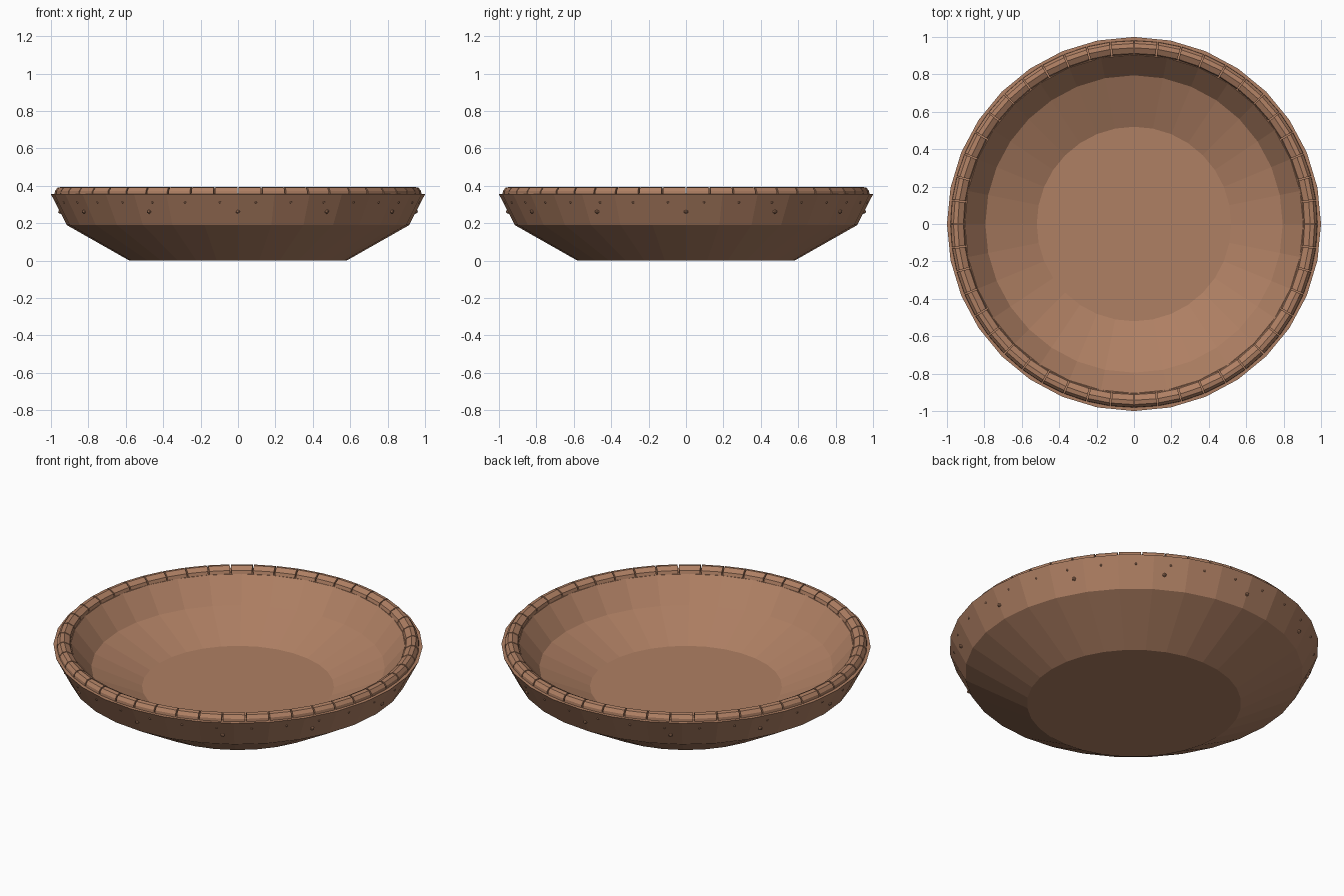
import bpy, bmesh
from math import sin, cos, radians, tau
from mathutils import Matrix, Vector

cube = bpy.data.objects.get("Cube")
if cube:
    bpy.data.objects.remove(cube)

clay = bpy.data.materials.new("warm_brown_clay")
clay.use_nodes = True
colour = (0.43, 0.215, 0.126, 1)
clay.diffuse_color = colour
clay.node_tree.nodes["Principled BSDF"].inputs["Base Color"].default_value = colour


def finish(bm, name):
    bmesh.ops.recalc_face_normals(bm, faces=bm.faces)
    mesh = bpy.data.meshes.new(name)
    bm.to_mesh(mesh)
    bm.free()
    mesh.materials.append(clay)
    obj = bpy.data.objects.new(name, mesh)
    bpy.context.collection.objects.link(obj)
    return obj


def ring_point(r, z, a):
    return Vector((r * cos(a), r * sin(a), z))


# Bowl: one closed profile, outside then inside, turned into flat facets
SIDES = 32
profile = [(0.58, 0), (0.915, 0.19), (1.0, 0.355), (0.905, 0.36),
           (0.795, 0.225), (0.52, 0.11)]
bm = bmesh.new()
rings = [[bm.verts.new(ring_point(r, z, tau * i / SIDES)) for i in range(SIDES)]
         for r, z in profile]
for low, high in zip(rings, rings[1:]):
    for i in range(SIDES):
        j = (i + 1) % SIDES
        bm.faces.new((low[i], low[j], high[j], high[i]))
bm.faces.new(rings[0])
bm.faces.new(rings[-1])
finish(bm, "bowl")

# Rim: a ring of chamfered blocks with narrow grooves between them
BLOCKS = 48
section = [(0.982, 0.345), (0.979, 0.372), (0.965, 0.39), (0.942, 0.394),
           (0.912, 0.378), (0.901, 0.345)]
bm = bmesh.new()
for b in range(BLOCKS):
    ends = []
    for side in (0.03, 0.97):
        a = tau * (b + side) / BLOCKS
        ends.append([bm.verts.new(ring_point(r, z, a)) for r, z in section])
    start, end = ends
    for i in range(len(section)):
        j = (i + 1) % len(section)
        bm.faces.new((start[i], start[j], end[j], end[i]))
    bm.faces.new(start)
    bm.faces.new(end)
finish(bm, "rim_blocks")


# Studs: small low-poly beads set into the upper wall
def studs(name, count, offset, r, z, size):
    bm = bmesh.new()
    for i in range(count):
        place = Matrix.Translation(ring_point(r, z, tau * (i + offset) / count))
        bmesh.ops.create_icosphere(bm, subdivisions=1, radius=size, matrix=place)
    finish(bm, name)


studs("large_studs", 12, 0, 0.951, 0.262, 0.012)
studs("small_studs", SIDES, 0.5, 0.972, 0.312, 0.007)
